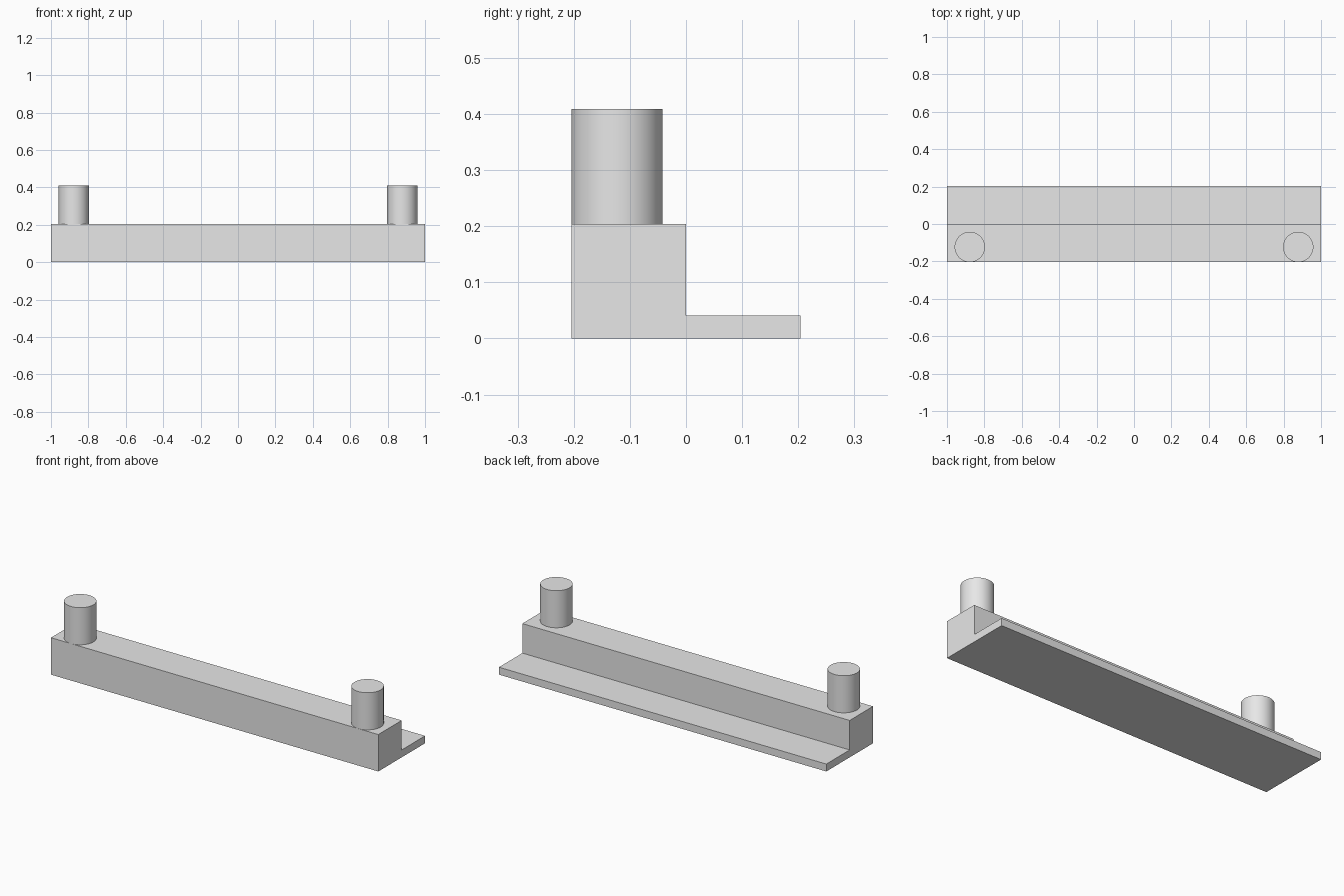
import bpy
import bmesh
import math

cube = bpy.data.objects.get("Cube")
if cube:
    bpy.data.objects.remove(cube, do_unlink=True)

# One plain grey for every part
GREY = (0.8, 0.8, 0.8, 1.0)
grey = bpy.data.materials.new("light_grey")
grey.use_nodes = True
grey.diffuse_color = GREY
grey.node_tree.nodes["Principled BSDF"].inputs["Base Color"].default_value = GREY

HALF_LENGTH = 1.0
HALF_DEPTH = 0.204
BAR_TOP = 0.204
LEDGE_TOP = 0.041
PEG_RADIUS = 0.081
PEG_TOP = 0.409
PEG_X = 0.878

# L-shaped rail: tall bar in front, thin ledge behind, extruded along x
profile = [(-HALF_DEPTH, 0), (HALF_DEPTH, 0), (HALF_DEPTH, LEDGE_TOP),
           (0, LEDGE_TOP), (0, BAR_TOP), (-HALF_DEPTH, BAR_TOP)]
bm = bmesh.new()
end = bm.faces.new([bm.verts.new((-HALF_LENGTH, y, z)) for y, z in profile])
swept = bmesh.ops.extrude_face_region(bm, geom=[end])["geom"]
bmesh.ops.translate(bm, vec=(2 * HALF_LENGTH, 0, 0),
                    verts=[g for g in swept if isinstance(g, bmesh.types.BMVert)])
bmesh.ops.recalc_face_normals(bm, faces=bm.faces)
mesh = bpy.data.meshes.new("stepped_rail")
bm.to_mesh(mesh)
bm.free()
mesh.materials.append(grey)
bpy.context.collection.objects.link(bpy.data.objects.new("stepped_rail", mesh))

# Round pegs standing on the bar, flush with its front face
for side, name in ((1, "left_peg"), (-1, "right_peg")):
    bpy.ops.mesh.primitive_cylinder_add(
        vertices=64, radius=PEG_RADIUS, depth=PEG_TOP - BAR_TOP,
        location=(side * PEG_X, PEG_RADIUS - HALF_DEPTH, (PEG_TOP + BAR_TOP) / 2))
    peg = bpy.context.object
    peg.name = name
    peg.data.materials.append(grey)
    bpy.ops.object.shade_smooth_by_angle(angle=math.radians(30))
